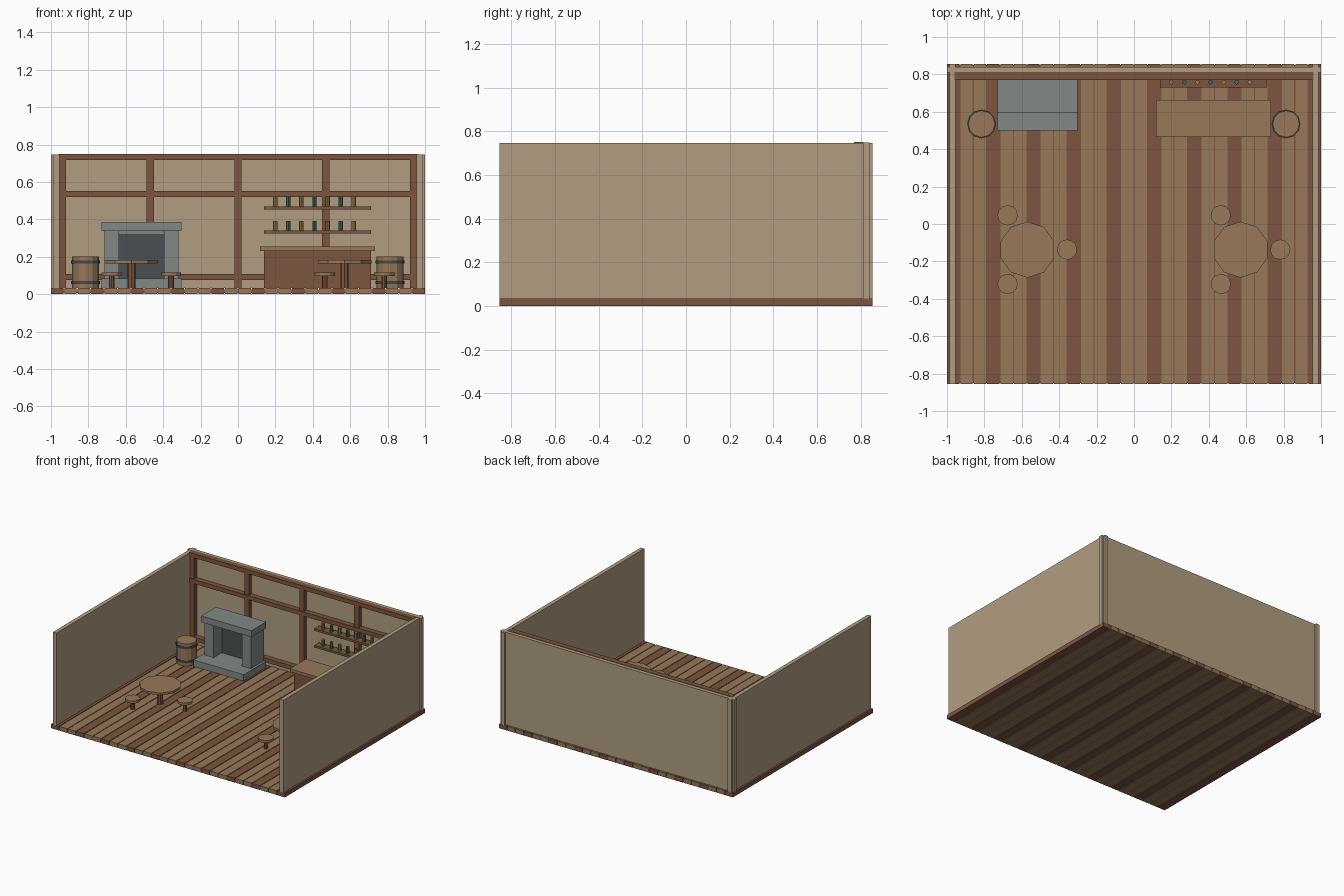
import bpy, math

if "Cube" in bpy.data.objects:
    bpy.data.objects.remove(bpy.data.objects["Cube"])


def material(name, r, g, b):
    m = bpy.data.materials.new(name)
    m.diffuse_color = (r, g, b, 1)
    m.use_nodes = True
    m.node_tree.nodes["Principled BSDF"].inputs["Base Color"].default_value = m.diffuse_color
    return m


LIGHT = material("light_wood", 0.31, 0.19, 0.10)
DARK = material("dark_wood", 0.20, 0.09, 0.05)
PLASTER = material("plaster", 0.44, 0.34, 0.22)
STONE = material("stone", 0.22, 0.25, 0.24)
SOOT = material("soot", 0.07, 0.08, 0.085)
IRON = material("iron", 0.06, 0.065, 0.07)
AMBER = material("amber_glass", 0.36, 0.22, 0.05)
TEAL = material("teal_glass", 0.05, 0.14, 0.12)


def box(name, x, y, z, mat):
    """Box from (min, max) ranges."""
    bpy.ops.mesh.primitive_cube_add(size=1, location=[(a + b) / 2 for a, b in (x, y, z)])
    o = bpy.context.object
    o.name = name
    o.scale = [b - a for a, b in (x, y, z)]
    bpy.ops.object.transform_apply(location=False, rotation=False, scale=True)
    o.data.materials.append(mat)
    return o


def drum(name, x, y, z, r, mat, sides=10):
    """Upright flat-sided cylinder between two heights."""
    bpy.ops.mesh.primitive_cylinder_add(vertices=sides, radius=r, depth=z[1] - z[0],
                                        location=(x, y, (z[0] + z[1]) / 2))
    o = bpy.context.object
    o.name = name
    o.data.materials.append(mat)
    return o


FLOOR, TOP, BACK = 0.033, 0.748, 0.81

# plank floor over a thin dark filler
N, W = 28, 0.066
for i in range(N):
    x = -1 + i * (2 - W) / (N - 1)
    box("floor_plank", (x, x + W), (-0.855, 0.855), (0, FLOOR), LIGHT if i % 3 else DARK)
box("floor_filler", (-0.99, 0.99), (-0.85, 0.85), (0.006, 0.026), DARK)

# walls crossing at the back corners
box("back_wall", (-1, 1), (BACK, 0.84), (FLOOR, TOP), PLASTER)
for s in (-1, 1):
    xs = sorted((s * 0.955, s * 0.986))
    box("side_wall", xs, (-0.855, 0.855), (FLOOR, TOP - 0.001), PLASTER)

# timber frame on the back wall
for x in (-0.94, -0.47, 0, 0.47, 0.94):
    box("wall_post", (x - 0.02, x + 0.02), (0.777, 0.814), (FLOOR, TOP - 0.002), DARK)
for z in (0.091, 0.535, 0.735):
    box("wall_rail", (-0.96, 0.96), (0.77, 0.812), (z - 0.016, z + 0.016), DARK)

# fireplace
FX = -0.516
box("hearth", (FX - 0.215, FX + 0.215), (0.50, 0.775), (FLOOR, 0.083), STONE)
for s in (-1, 1):
    xs = sorted((FX + s * 0.12, FX + s * 0.197))
    box("fireplace_pillar", xs, (0.612, 0.775), (0.083, 0.338), STONE)
box("fireplace_back", (FX - 0.12, FX + 0.12), (0.74, 0.775), (0.083, 0.338), STONE)
box("firebox", (FX - 0.12, FX + 0.12), (0.71, 0.74), (0.083, 0.32), SOOT)
box("mantel", (FX - 0.215, FX + 0.215), (0.594, 0.775), (0.338, 0.387), STONE)

# bar counter
box("counter_body", (0.138, 0.71), (0.487, 0.64), (FLOOR, 0.231), DARK)
box("counter_top", (0.118, 0.733), (0.464, 0.663), (0.231, 0.255), LIGHT)

# bottle shelves
for z in (0.34, 0.47):
    box("bottle_shelf", (0.14, 0.71), (0.73, 0.79), (z - 0.016, z), DARK)
    for i in range(7):
        drum("bottle", 0.199 + 0.07 * i, 0.758, (z, z + 0.052), 0.012,
             TEAL if i % 2 else AMBER, 8)

# barrels with two hoops
for x in (-0.815, 0.813):
    drum("barrel", x, 0.535, (FLOOR, 0.203), 0.072, LIGHT, 12)
    for z in (0.064, 0.172):
        drum("barrel_hoop", x, 0.535, (z - 0.008, z + 0.008), 0.077, IRON, 12)

# tables, each with three stools
for tx in (-0.57, 0.57):
    ty = -0.137
    drum("table_top", tx, ty, (0.165, 0.182), 0.15, LIGHT)
    drum("table_leg", tx, ty, (FLOOR, 0.165), 0.022, DARK, 8)
    for k in range(3):
        a = math.radians(120 * k)
        x, y = tx + 0.212 * math.cos(a), ty + 0.212 * math.sin(a)
        drum("stool_seat", x, y, (0.098, 0.117), 0.054, LIGHT, 12)
        drum("stool_leg", x, y, (FLOOR, 0.098), 0.015, DARK, 8)
